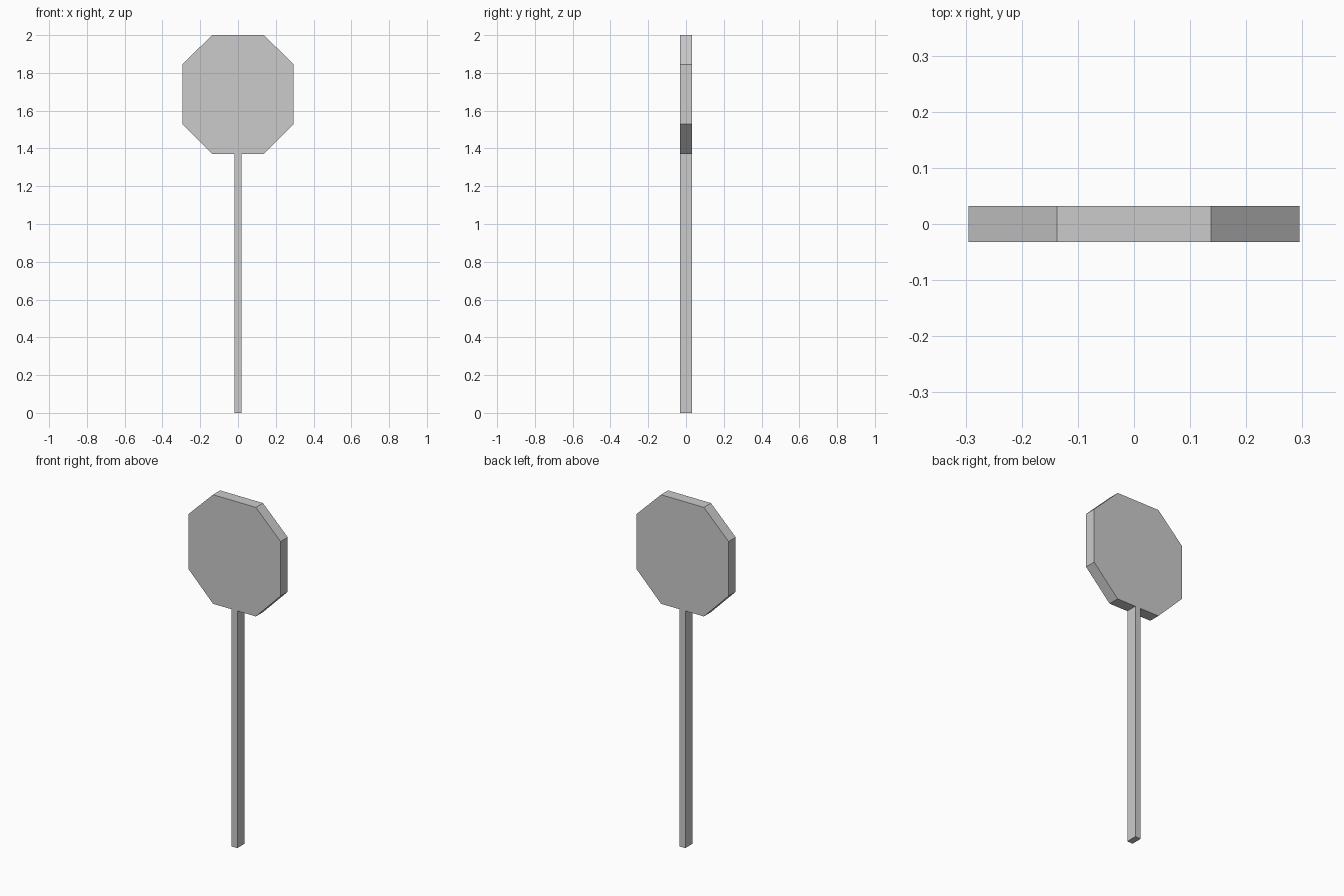
import bpy
import bmesh

if "Cube" in bpy.data.objects:
    bpy.data.objects.remove(bpy.data.objects["Cube"], do_unlink=True)

# One plain grey for the whole sign
grey = bpy.data.materials.new("light_grey")
grey.use_nodes = True
colour = (0.6, 0.6, 0.6, 1)
grey.diffuse_color = colour
grey.node_tree.nodes["Principled BSDF"].inputs["Base Color"].default_value = colour

HALF_DEPTH = 0.0325
BOARD_BOTTOM = 1.37


def extruded_outline(name, outline):
    """Solid made by pushing an x-z outline back from the front plane."""
    bm = bmesh.new()
    front = bm.faces.new([bm.verts.new((x, -HALF_DEPTH, z)) for x, z in outline])
    result = bmesh.ops.extrude_face_region(bm, geom=[front], use_keep_orig=True)
    moved = [v for v in result["geom"] if isinstance(v, bmesh.types.BMVert)]
    bmesh.ops.translate(bm, verts=moved, vec=(0, 2 * HALF_DEPTH, 0))
    bmesh.ops.recalc_face_normals(bm, faces=bm.faces)
    mesh = bpy.data.meshes.new(name)
    bm.to_mesh(mesh)
    bm.free()
    mesh.materials.append(grey)
    obj = bpy.data.objects.new(name, mesh)
    bpy.context.collection.objects.link(obj)
    return obj


def mirrored(right_side):
    """Close a bottom-to-top half outline with its mirror image."""
    return right_side + [(-x, z) for x, z in reversed(right_side)]


# Eight-sided board
extruded_outline("sign_board", mirrored(
    [(0.137, BOARD_BOTTOM), (0.295, 1.53), (0.295, 1.845), (0.137, 2)]))

# Square-edged post below it
extruded_outline("post", mirrored([(0.018, 0), (0.018, BOARD_BOTTOM)]))
